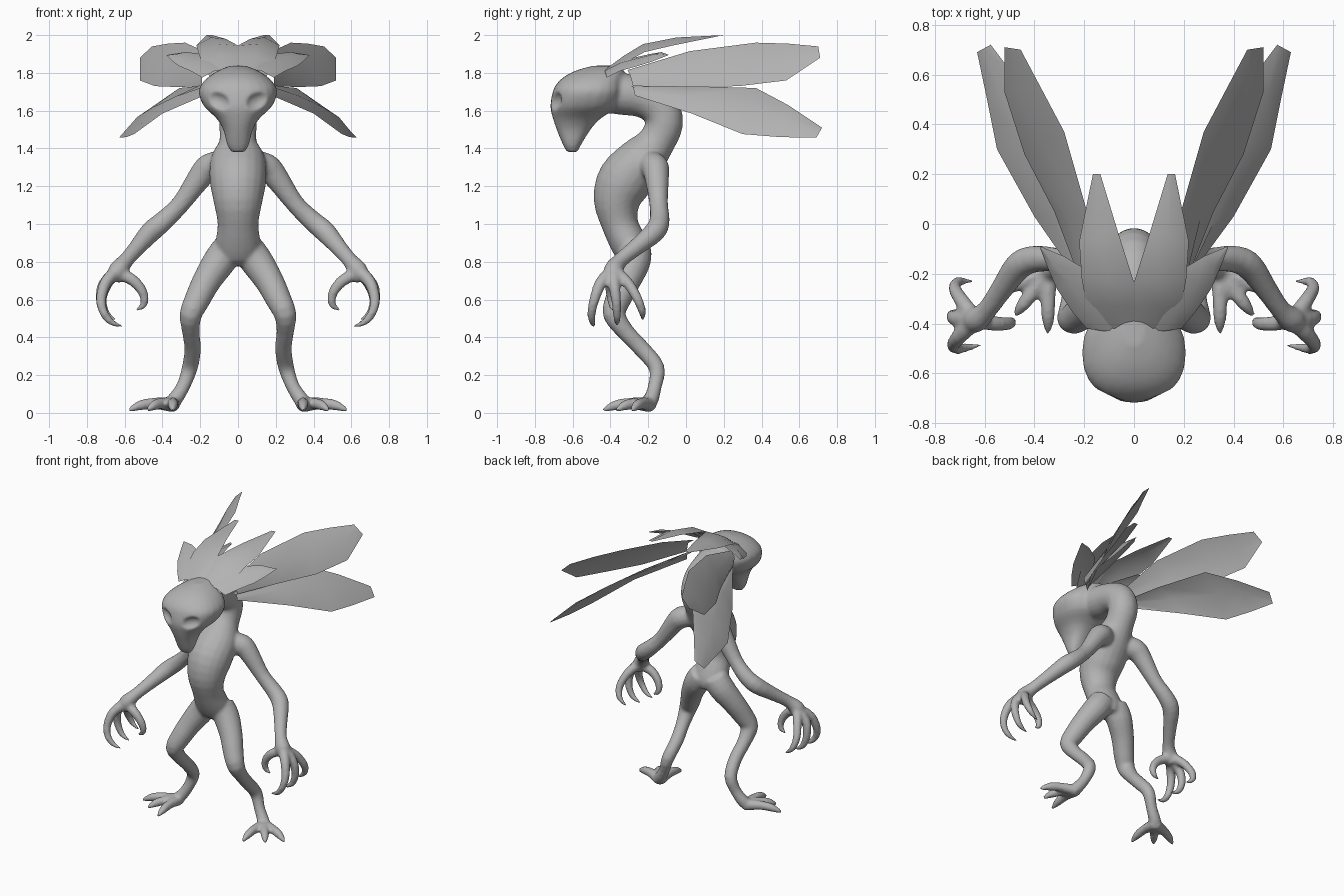
import bpy, bmesh, math
from mathutils import Vector

grey = bpy.data.materials.new("grey")
grey.diffuse_color = (0.45, 0.45, 0.45, 1)
X, Y, Z = Vector((1, 0, 0)), Vector((0, 1, 0)), Vector((0, 0, 1))


def smooth_path(rings, steps=3):
    """Catmull-Rom curve through rings of (x, y, z, radius, radius)."""
    out, last = [], len(rings) - 1
    for i in range(last):
        p = [rings[max(0, min(last, i + k))] for k in (-1, 0, 1, 2)]
        for s in range(steps):
            t = s / steps
            out.append([.5 * (2 * b + (c - a) * t + (2 * a - 5 * b + 4 * c - d) * t ** 2
                              + (3 * b - a - 3 * c + d) * t ** 3) for a, b, c, d in zip(*p)])
    return out + [rings[last]]


def loft(bm, rings, ref, sign=1, n=14, axis=None, power=1.0):
    """Closed tube through (x, y, z, radius[, second radius]); ref steers the first radius."""
    rings = smooth_path(rings)
    pts = [Vector((r[0] * sign, r[1], r[2])) for r in rings]
    loops = []
    for i, p in enumerate(pts):
        t = axis or (pts[min(i + 1, len(pts) - 1)] - pts[max(i - 1, 0)]).normalized()
        a = (ref - ref.dot(t) * t).normalized()
        b = t.cross(a)
        loop = []
        for k in range(n):
            c, s = math.cos(2 * math.pi * k / n), math.sin(2 * math.pi * k / n)
            c, s = [math.copysign(abs(v) ** power, v) for v in (c, s)]
            loop.append(bm.verts.new(p + a * rings[i][3] * c + b * rings[i][-1] * s))
        loops.append(loop)
    for l0, l1 in zip(loops, loops[1:]):
        for k in range(n):
            bm.faces.new((l0[k], l0[(k + 1) % n], l1[(k + 1) % n], l1[k]))
    bm.faces.new(loops[0][::-1])
    bm.faces.new(loops[-1])


def finish(bm, name):
    bmesh.ops.recalc_face_normals(bm, faces=bm.faces)
    me = bpy.data.meshes.new(name)
    bm.to_mesh(me)
    bm.free()
    me.materials.append(grey)
    ob = bpy.data.objects.new(name, me)
    bpy.context.collection.objects.link(ob)
    for f in me.polygons:
        f.use_smooth = True
    return ob


bm = bmesh.new()

# torso and curved neck
loft(bm, [(0, -.50, 1.70, .12, .09), (0, -.36, 1.69, .12, .11), (0, -.235, 1.67, .105, .105),
          (0, -.145, 1.62, .10, .105), (0, -.115, 1.53, .10, .10), (0, -.16, 1.43, .10, .10),
          (0, -.235, 1.34, .145, .128), (0, -.325, 1.23, .15, .145), (0, -.365, 1.12, .13, .125),
          (0, -.35, 1.0, .108, .097), (0, -.305, .9, .12, .097), (0, -.27, .83, .11, .088),
          (0, -.26, .785, .06, .06)], X, n=20)

# head, from chin to crown: height, front, back, half width
head = [(1.38, -.63, -.575, .035), (1.42, -.652, -.555, .058), (1.50, -.685, -.505, .078),
        (1.56, -.705, -.45, .115), (1.62, -.718, -.36, .178), (1.69, -.708, -.33, .208),
        (1.735, -.69, -.33, .197), (1.78, -.645, -.33, .155), (1.815, -.575, -.33, .10),
        (1.838, -.49, -.35, .04)]
loft(bm, [(0, (f + b) / 2, z, w, (b - f) / 2) for z, f, b, w in head], X, n=24, axis=Z, power=.85)

limbs = {
    "arm": [(.08, -.2, 1.32, .07), (.15, -.165, 1.30, .075), (.20, -.155, 1.25, .066),
            (.30, -.145, 1.11, .05), (.39, -.14, 1.02, .054), (.46, -.165, .96, .057),
            (.53, -.26, .88, .046), (.59, -.345, .81, .041), (.635, -.385, .755, .052),
            (.66, -.385, .70, .038)],
    "leg": [(.05, -.27, .87, .088), (.10, -.275, .80, .088), (.165, -.315, .70, .077),
            (.215, -.36, .60, .069), (.25, -.38, .52, .06), (.25, -.32, .43, .047),
            (.24, -.235, .34, .045), (.255, -.155, .24, .043), (.29, -.165, .14, .037),
            (.335, -.185, .07, .041), (.36, -.20, .04, .037)],
}
fingers = [
    [(.64, -.39, .75, .038), (.70, -.45, .69, .033), (.725, -.485, .60, .028),
     (.71, -.50, .53, .024), (.67, -.495, .48, .019), (.61, -.485, .455, .007)],
    [(.64, -.38, .75, .038), (.71, -.38, .68, .033), (.727, -.37, .60, .028),
     (.71, -.365, .53, .024), (.68, -.365, .49, .019), (.625, -.365, .462, .007)],
    [(.64, -.38, .75, .036), (.69, -.31, .69, .031), (.72, -.26, .61, .027),
     (.71, -.235, .55, .023), (.69, -.23, .52, .018), (.645, -.23, .488, .007)],
    [(.64, -.38, .74, .036), (.56, -.40, .705, .032), (.51, -.40, .65, .028),
     (.495, -.395, .60, .024), (.505, -.39, .565, .019), (.54, -.39, .543, .007)],
]
toes = [(.345, -.44), (.48, -.37), (.58, -.285)]

for s in (1, -1):
    for path in limbs.values():
        loft(bm, path, Y, s)
    for path in fingers:
        loft(bm, path, Y if path is not fingers[2] else X, s, 10)
    for tx, ty in toes:
        def at(f): return .345 + (tx - .345) * f, -.19 + (ty + .19) * f
        loft(bm, [(*at(0), .042, .04), (*at(.4), .05, .032), (*at(.7), .042, .029),
                  (*at(.88), .026, .02), (*at(1), .013, .009)], Z, s, 10)

body = finish(bm, "body")

# slanted eye sockets pressed into the face
bm = bmesh.new()
for s in (1, -1):
    loft(bm, [(.105 + .065 * math.sin(a), -.72 + .045 * math.sin(a), 1.65 + .025 * math.sin(a),
               .05 * math.cos(a) + .002) for a in [math.radians(d) for d in range(-80, 81, 20)]], Y, s)
cutter = finish(bm, "eye_socket_cutter")
cutter.hide_render = True
cutter.display_type = 'WIRE'


def fuse(voxel):
    m = body.modifiers.new("fuse", 'REMESH')
    m.mode = 'VOXEL'
    m.voxel_size = voxel
    m.use_smooth_shade = True


fuse(.009)
cut = body.modifiers.new("eye_sockets", 'BOOLEAN')
cut.operation = 'DIFFERENCE'
cut.object = cutter
fuse(.009)
soft = body.modifiers.new("soften", 'SMOOTH')
soft.factor = .5
soft.iterations = 8


def leaf(name, edge_a, edge_b, lift):
    """Mirrored pair of thin leaves between two edges, with a midrib moved by lift."""
    for s, side in ((1, "left"), (-1, "right")):
        bm = bmesh.new()
        rows = []
        for i, (a, b) in enumerate(zip(edge_a, edge_b)):
            a, b = Vector(a), Vector(b)
            mid = (a + b) / 2 + Vector(lift) * (0 if i == len(edge_a) - 1 else 1)
            rows.append([bm.verts.new((v.x * s, v.y, v.z)) for v in (a, mid, b)])
        for r0, r1 in zip(rows, rows[1:]):
            for k in (0, 1):
                q = (r0[k], r0[k + 1], r1[k + 1], r1[k])
                bm.faces.new(q if s < 0 else q[::-1])
        finish(bm, name + "_" + side)


# long upper and lower leaves sweeping back
leaf("upper_long_leaf",
     [(.15, -.31, 1.815), (.18, .02, 1.915), (.28, .37, 1.96), (.37, .54, 1.955), (.455, .70, 1.94)],
     [(.19, -.28, 1.73), (.32, .05, 1.725), (.44, .28, 1.73), (.52, .53, 1.76), (.52, .71, 1.88)],
     (.02, 0, .012))
leaf("lower_long_leaf",
     [(.15, -.29, 1.73), (.21, .0, 1.73), (.31, .37, 1.72), (.44, .54, 1.63), (.575, .72, 1.51)],
     [(.18, -.27, 1.68), (.40, .03, 1.585), (.55, .30, 1.476), (.59, .50, 1.46), (.63, .69, 1.457)],
     (.02, 0, .02))

# crown leaves over the head
leaf("crown_leaf",
     [(0, -.43, 1.81), (0, -.33, 1.88), (0, -.235, 1.945), (.065, -.03, 1.98), (.135, .20, 2.0)],
     [(.15, -.42, 1.78), (.19, -.33, 1.85), (.21, -.22, 1.91), (.22, -.07, 1.945), (.165, .20, 2.0)],
     (0, 0, .025))
leaf("side_crown_leaf",
     [(.03, -.42, 1.82), (.09, -.32, 1.87), (.18, -.19, 1.90), (.28, -.13, 1.91), (.375, -.09, 1.895)],
     [(.19, -.42, 1.775), (.25, -.35, 1.81), (.31, -.26, 1.835), (.345, -.18, 1.86), (.378, -.095, 1.893)],
     (.01, -.01, .015))
